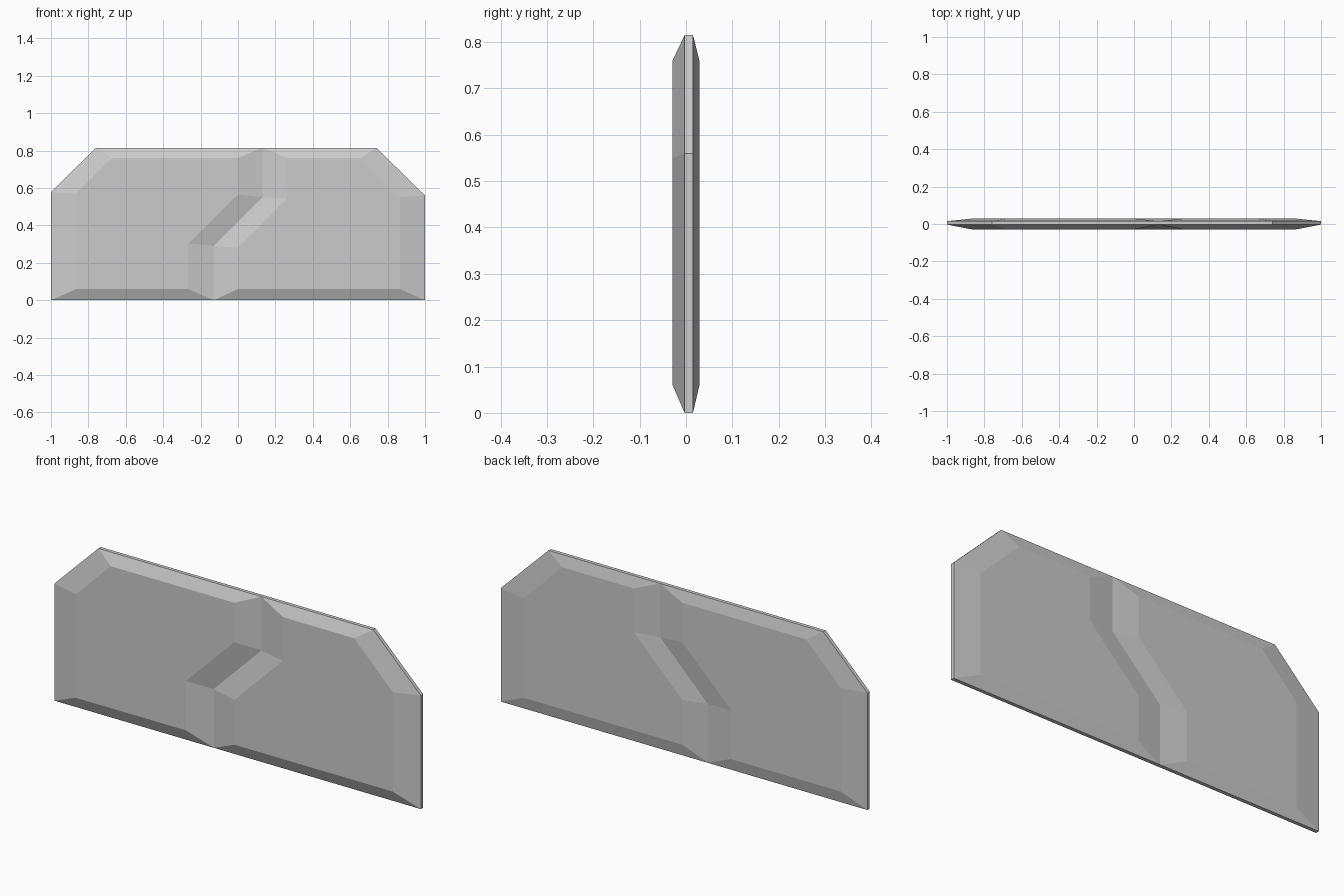
import bpy, bmesh

if "Cube" in bpy.data.objects:
    bpy.data.objects.remove(bpy.data.objects["Cube"])

# Seam shared by both panels, bottom to top
SEAM = [(-0.13, 0), (-0.13, 0.29), (0.13, 0.55), (0.13, 0.815)]

# Rim outlines and matching raised-face outlines (x, z), both starting with the seam
left_rim = SEAM + [(-0.76, 0.815), (-1, 0.577), (-1, 0)]
left_face = [(-0.265, 0.06), (-0.265, 0.303), (0, 0.565), (0, 0.76),
             (-0.675, 0.76), (-0.865, 0.57), (-0.865, 0.06)]
right_rim = SEAM + [(0.74, 0.815), (1, 0.56), (1, 0)]
right_face = [(0, 0.06), (0, 0.28), (0.265, 0.545), (0.265, 0.76),
              (0.655, 0.76), (0.865, 0.55), (0.865, 0.06)]

FACE_Y = (-0.029, 0.029)   # front and back raised faces
RIM_Y = (-0.003, 0.015)    # front and back of the thin rim


def add_panel(bm, rim, face):
    def ring(points, y):
        return [bm.verts.new((x, y, z)) for x, z in points]

    n = len(rim)
    rims = []
    # Bevelled raised face on each side
    for face_y, rim_y in zip(FACE_Y, RIM_Y):
        inner, outer = ring(face, face_y), ring(rim, rim_y)
        bm.faces.new(inner)
        for i in range(n):
            j = (i + 1) % n
            bm.faces.new((outer[i], outer[j], inner[j], inner[i]))
        rims.append(outer)
    # Thin outer edge, left open along the seam
    front, back = rims
    for i in range(len(SEAM) - 1, n):
        j = (i + 1) % n
        bm.faces.new((front[i], front[j], back[j], back[i]))


# Two interlocking panels welded into one slab
bm = bmesh.new()
add_panel(bm, left_rim, left_face)
add_panel(bm, right_rim, right_face)
bmesh.ops.remove_doubles(bm, verts=bm.verts, dist=0.0005)
bmesh.ops.recalc_face_normals(bm, faces=bm.faces)
mesh = bpy.data.meshes.new("split_panel")
bm.to_mesh(mesh)
bm.free()
panel = bpy.data.objects.new("split_panel", mesh)
bpy.context.collection.objects.link(panel)
